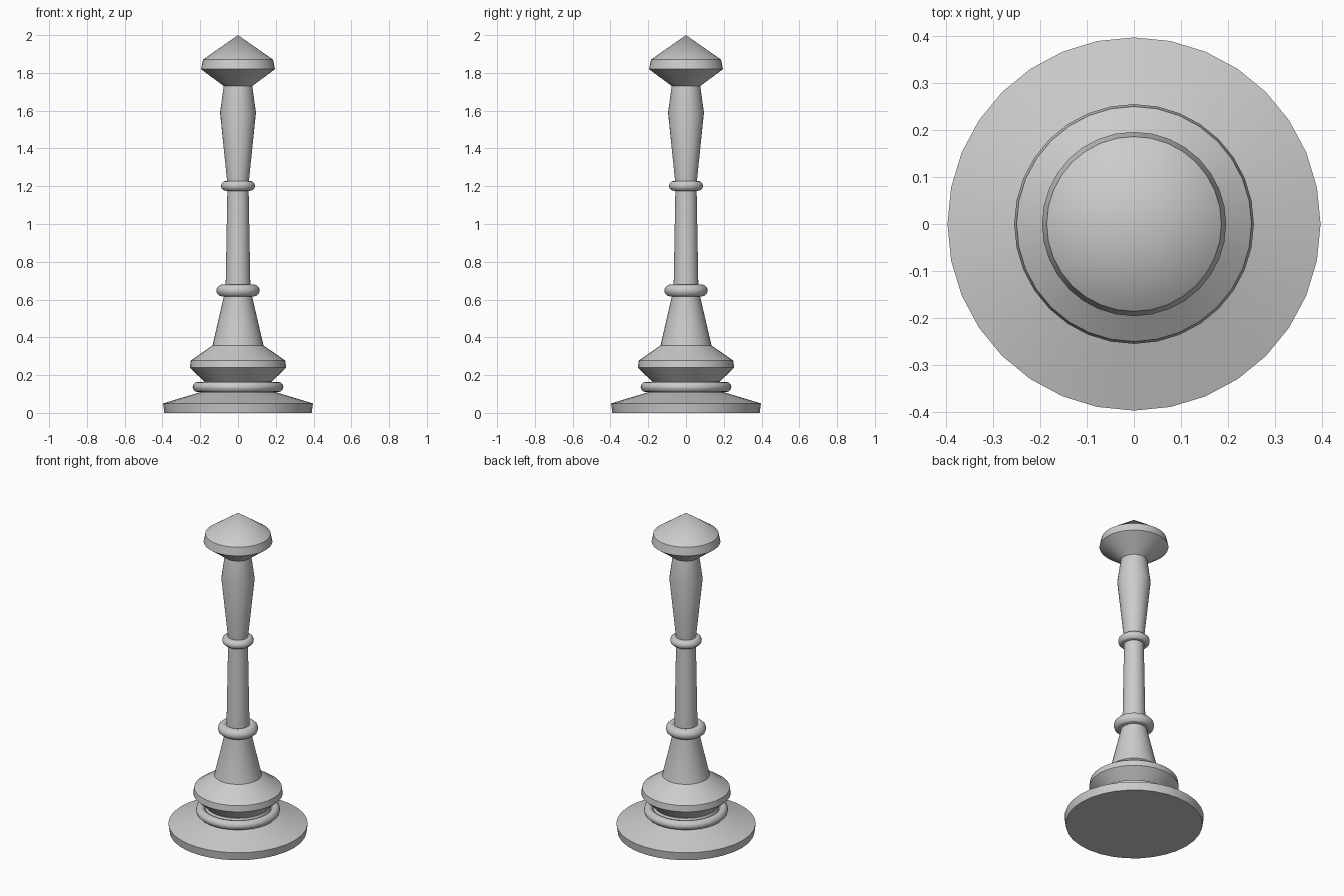
import bpy, bmesh
from math import cos, sin, pi, radians

if "Cube" in bpy.data.objects:
    bpy.data.objects.remove(bpy.data.objects["Cube"])

SIDES = 32

def lathe(name, profile, closed=False):
    """Revolve (radius, z) points around z."""
    bm = bmesh.new()
    rings = []
    for r, z in profile:
        if r == 0:
            rings.append([bm.verts.new((0, 0, z))] * SIDES)
        else:
            rings.append([bm.verts.new((r * cos(2 * pi * i / SIDES), r * sin(2 * pi * i / SIDES), z))
                          for i in range(SIDES)])
    pairs = list(zip(rings, rings[1:]))
    if closed:
        pairs.append((rings[-1], rings[0]))
    for a, b in pairs:
        for i in range(SIDES):
            j = (i + 1) % SIDES
            bm.faces.new(list(dict.fromkeys((a[i], a[j], b[j], b[i]))))
    bmesh.ops.recalc_face_normals(bm, faces=bm.faces)
    mesh = bpy.data.meshes.new(name)
    bm.to_mesh(mesh)
    bm.free()
    obj = bpy.data.objects.new(name, mesh)
    bpy.context.collection.objects.link(obj)
    bpy.ops.object.select_all(action='DESELECT')
    obj.select_set(True)
    bpy.context.view_layer.objects.active = obj
    bpy.ops.object.shade_smooth_by_angle(angle=radians(30))
    return obj

def ring(name, outer, minor, z):
    """Round collar with the given outer radius."""
    lathe(name, [(outer - minor + minor * cos(2 * pi * k / 12), z + minor * sin(2 * pi * k / 12))
                 for k in range(12)], closed=True)

# foot and its neck
lathe("foot", [(0, 0), (0.39, 0), (0.397, 0.05), (0.205, 0.108), (0.18, 0.165), (0, 0.165)])
# flared bell above the foot
lathe("bell", [(0, 0.165), (0.178, 0.165), (0.255, 0.24), (0.25, 0.277), (0.135, 0.357),
               (0.074, 0.62), (0.074, 0.65), (0, 0.65)])
# slim shaft
lathe("shaft", [(0, 0.64), (0.066, 0.64), (0.056, 1.2), (0, 1.2)])
# swelling upper grip
lathe("upper_shaft", [(0, 1.2), (0.055, 1.2), (0.095, 1.59), (0.075, 1.735), (0, 1.735)])
# pointed finial
lathe("finial", [(0, 1.73), (0.075, 1.73), (0.196, 1.82), (0.186, 1.87), (0, 2.0)])

# collars
for name, outer, minor, z in (("foot_ring", 0.24, 0.027, 0.137),
                              ("lower_ring", 0.115, 0.032, 0.648),
                              ("upper_ring", 0.09, 0.026, 1.202)):
    ring(name, outer, minor, z)
